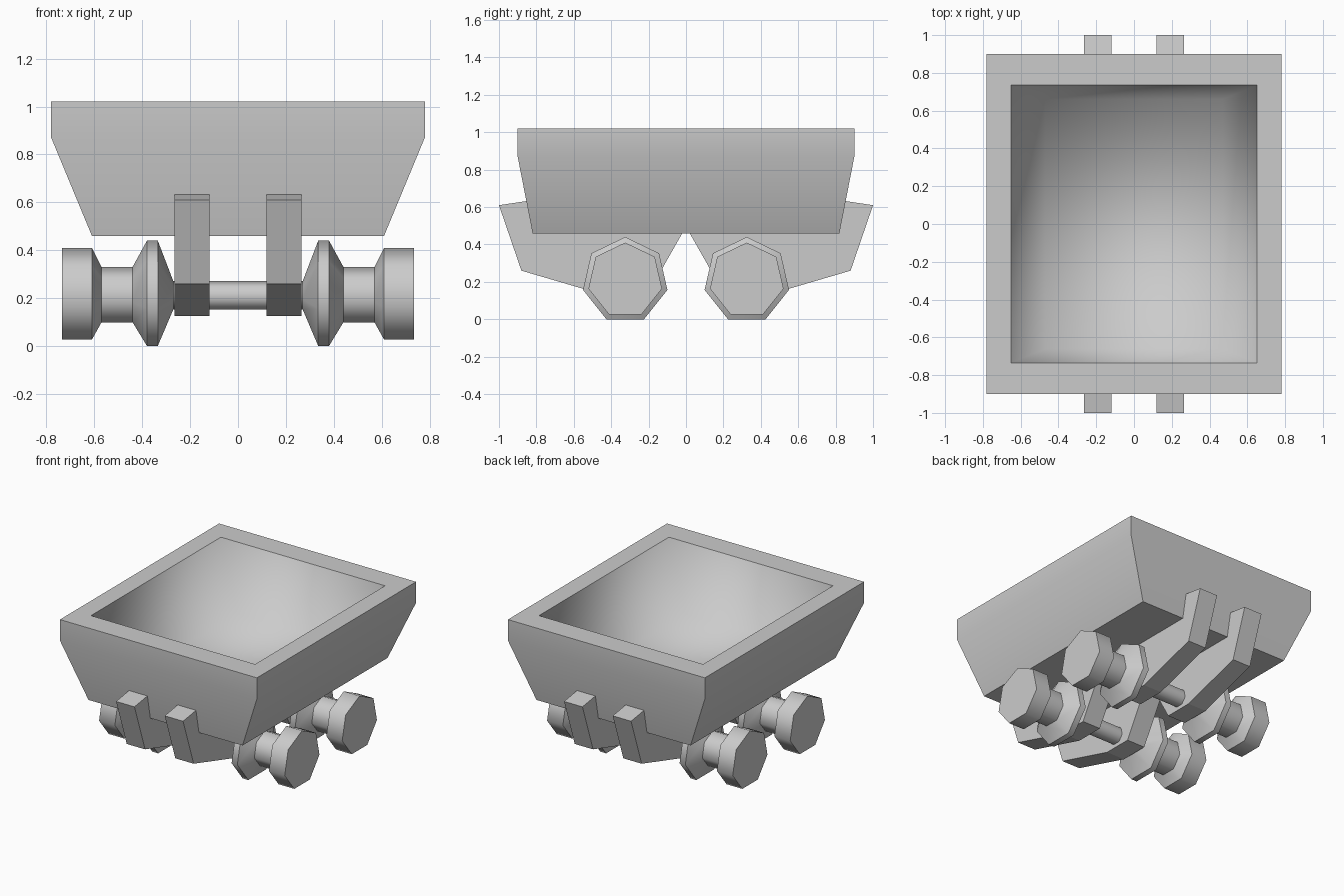
import bpy
import bmesh
from math import sin, cos, pi, radians

cube = bpy.data.objects.get("Cube")
if cube:
    bpy.data.objects.remove(cube, do_unlink=True)

grey = bpy.data.materials.new("plain grey")
grey.use_nodes = True
colour = (0.6, 0.6, 0.6, 1)
grey.diffuse_color = colour
grey.node_tree.nodes["Principled BSDF"].inputs["Base Color"].default_value = colour


def finish(bm, name, smooth_angle=None, recalc=True):
    if recalc:
        bmesh.ops.recalc_face_normals(bm, faces=bm.faces)
    mesh = bpy.data.meshes.new(name)
    bm.to_mesh(mesh)
    bm.free()
    mesh.materials.append(grey)
    obj = bpy.data.objects.new(name, mesh)
    bpy.context.collection.objects.link(obj)
    if smooth_angle:
        bpy.ops.object.select_all(action='DESELECT')
        obj.select_set(True)
        bpy.context.view_layer.objects.active = obj
        bpy.ops.object.shade_smooth_by_angle(angle=radians(smooth_angle))
    return obj


def loft(rings, cap_start, cap_end):
    """Skin a list of point rings, optionally closing the ends."""
    bm = bmesh.new()
    loops = [[bm.verts.new(p) for p in ring] for ring in rings]
    n = len(loops[0])
    for a, b in zip(loops, loops[1:]):
        for i in range(n):
            j = (i + 1) % n
            bm.faces.new((a[i], a[j], b[j], b[i]))
    if cap_start:
        bm.faces.new(loops[0][::-1])
    if cap_end:
        bm.faces.new(loops[-1])
    return bm


def rectangle(x, y, z):
    return [(-x, -y, z), (x, -y, z), (x, y, z), (-x, y, z)]


# Tub: outer shell with flat rim, then a softly shaded hollow
shell = [(0.61, 0.82, 0.46), (0.78, 0.90, 0.87), (0.78, 0.90, 1.02), (0.65, 0.735, 1.02)]
finish(loft([rectangle(*s) for s in shell], True, False), "tub_shell", 30, recalc=False)
hollow = [(0.65, 0.735, 1.02), (0.47, 0.66, 0.55)]
finish(loft([rectangle(*s) for s in hollow], False, True), "tub_hollow", 180, recalc=False)

# Wheel sets: seven-sided wheels and axle turned as one mirrored profile
AXLE_Z = 0.2086
half = [(0.735, 0.2016), (0.61, 0.2016), (0.57, 0.122), (0.44, 0.122),
        (0.38, 0.2315), (0.335, 0.2315), (0.27, 0.062)]
profile = [(-x, r) for x, r in half] + half[::-1]


def heptagon(x, r, y):
    return [(x, y + r * sin(2 * pi * i / 7), AXLE_Z + r * cos(2 * pi * i / 7))
            for i in range(7)]


# Brackets: bent plates from the tub ends down around the axles
plate = [(1.0, 0.61), (0.88, 0.26), (0.42, 0.125), (0.21, 0.125),
         (0.02, 0.46), (0.75, 0.46), (0.80, 0.64)]

for end, side in (("front", -1), ("back", 1)):
    rings = [heptagon(x, r, side * 0.325) for x, r in profile]
    finish(loft(rings, True, True), end + "_wheel_set", 55)
    for label, centre in (("left", 0.1925), ("right", -0.1925)):
        rings = [[(centre + dx, side * y, z) for y, z in plate] for dx in (-0.0725, 0.0725)]
        finish(loft(rings, True, True), f"{end}_{label}_bracket")
